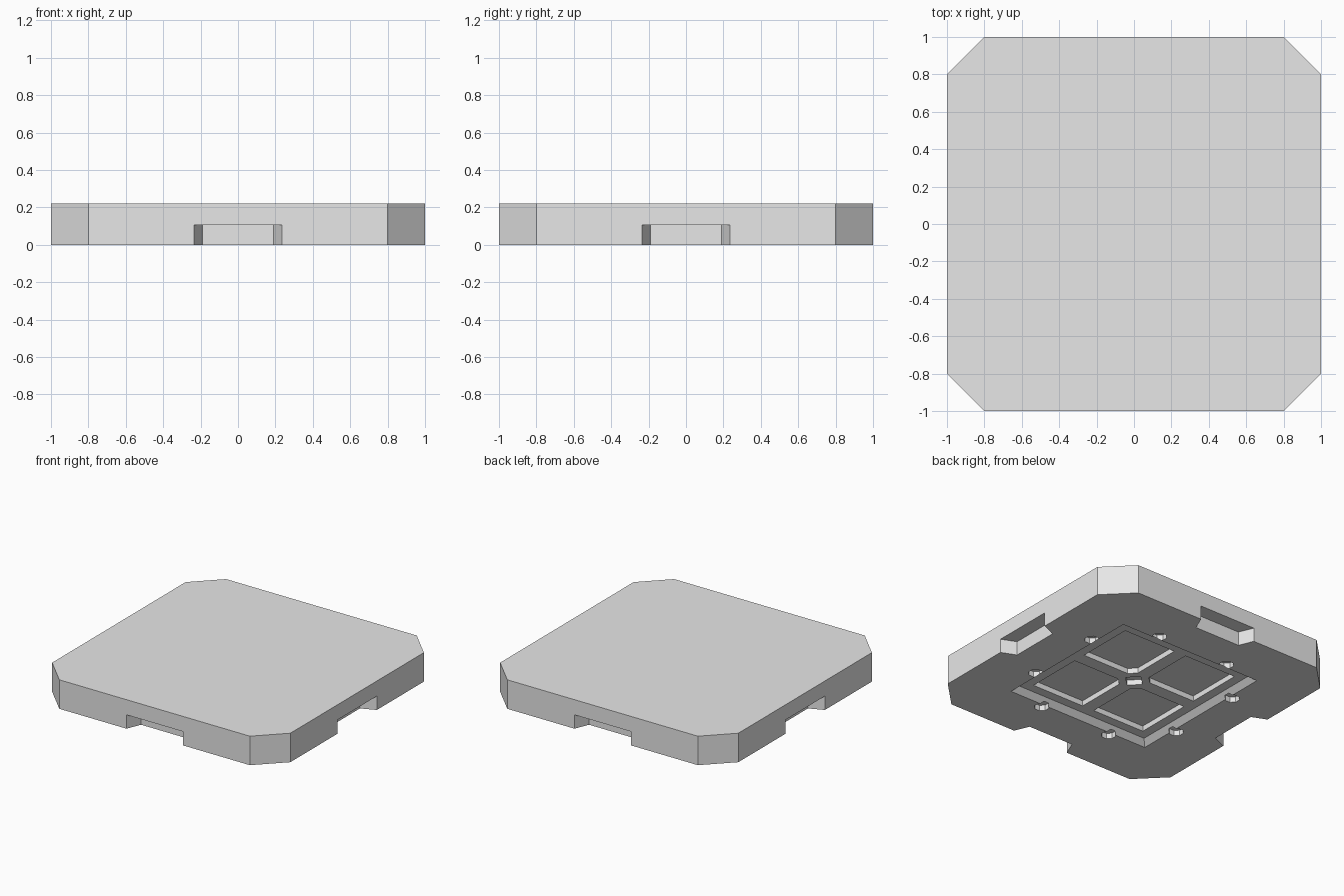
import bpy, math
from mathutils import Matrix

cube = bpy.data.objects.get("Cube")
if cube:
    bpy.data.objects.remove(cube, do_unlink=True)

# Single flat colour
grey = bpy.data.materials.new("light_grey")
grey.use_nodes = True
colour = (0.8, 0.8, 0.8, 1)
grey.diffuse_color = colour
grey.node_tree.nodes["Principled BSDF"].inputs["Base Color"].default_value = colour


def prism(name, lower, z0, z1, upper=None):
    """Extrude a counter-clockwise outline, optionally lofting to another."""
    upper = upper or lower
    n = len(lower)
    verts = [(x, y, z0) for x, y in lower] + [(x, y, z1) for x, y in upper]
    faces = [tuple(reversed(range(n))), tuple(range(n, 2 * n))]
    faces += [(i, (i + 1) % n, n + (i + 1) % n, n + i) for i in range(n)]
    mesh = bpy.data.meshes.new(name)
    mesh.from_pydata(verts, [], faces)
    mesh.materials.append(grey)
    obj = bpy.data.objects.new(name, mesh)
    bpy.context.collection.objects.link(obj)
    return obj


def square(h):
    return [(-h, -h), (h, -h), (h, h), (-h, h)]


def ring(cx, cy, r, n, turn=0):
    return [(cx + r * math.cos(turn + math.tau * i / n),
             cy + r * math.sin(turn + math.tau * i / n)) for i in range(n)]


# Slab with clipped corners
C, TOP = 0.8, 0.22
tile = prism("floor_tile", [(-C, -1), (C, -1), (1, -C), (1, C),
                            (C, 1), (-C, 1), (-1, C), (-1, -C)], 0, TOP)


def cut(cutter):
    cutter.hide_render = True
    mod = tile.modifiers.new("cut", "BOOLEAN")
    mod.operation, mod.solver, mod.object = "DIFFERENCE", "EXACT", cutter
    bpy.context.view_layer.objects.active = tile
    bpy.ops.object.modifier_apply(modifier=mod.name)
    bpy.data.objects.remove(cutter, do_unlink=True)


# Underside recess with sloped walls
cut(prism("recess_cutter", square(0.62), -0.02, 0.04, square(0.56)))

# Small diamond socket in the middle
cut(prism("socket_cutter", ring(0, 0, 0.075, 4), -0.02, 0.08))

# Edge notches, pockets and clip slots, repeated on four sides
notch = [(-0.245, -1.02), (0.245, -1.02), (0.19, -0.89), (-0.19, -0.89)]
pocket = [(0.1, 0.05), (0.49, 0.05), (0.49, 0.49), (0.05, 0.49), (0.05, 0.1)]
for k in range(4):
    turn = Matrix.Rotation(k * math.pi / 2, 4, "Z")
    parts = [prism("notch_cutter", notch, -0.02, 0.105),
             prism("pocket_cutter", pocket, -0.02, 0.08)]
    for x in (-0.3, 0.3):
        parts.append(prism("slot_cutter", ring(x, -0.63, 0.052, 8, math.pi / 8), -0.02, 0.042))
    for part in parts:
        part.data.transform(turn)
        cut(part)

for poly in tile.data.polygons:
    poly.use_smooth = False
